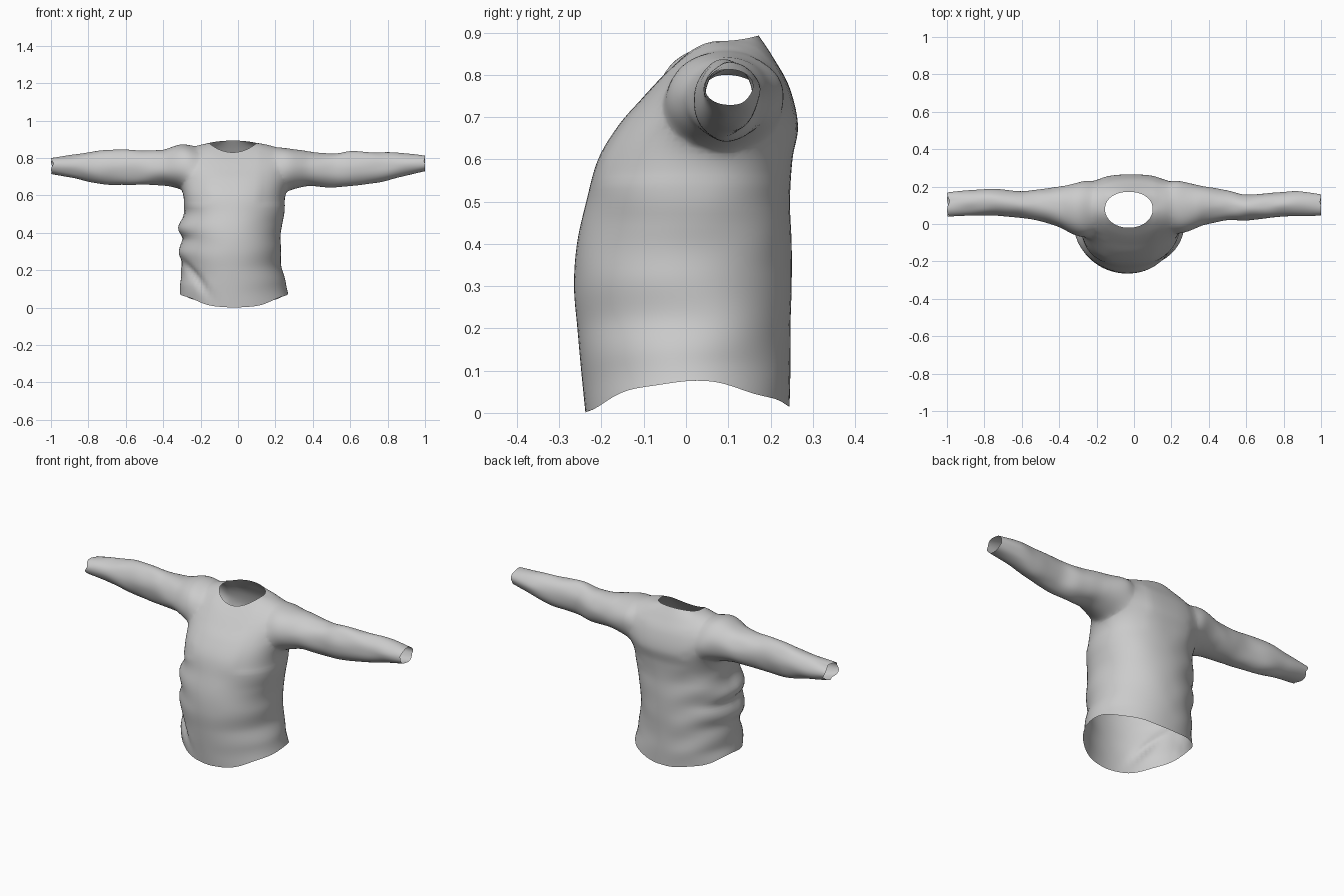
import bpy, bmesh, math
from mathutils import Vector, noise

if "Cube" in bpy.data.objects:
    bpy.data.objects.remove(bpy.data.objects["Cube"])

N = 72  # points around every ring


def spline(rows, steps):
    """Catmull-Rom interpolation of parameter rows."""
    out = []
    for i in range(len(rows) - 1):
        p0, p1 = rows[max(i - 1, 0)], rows[i]
        p2, p3 = rows[i + 1], rows[min(i + 2, len(rows) - 1)]
        for k in range(steps):
            t = k / steps
            out.append([0.5 * (2 * b + (c - a) * t + (2 * a - 5 * b + 4 * c - d) * t * t
                               + (3 * b - a - 3 * c + d) * t ** 3)
                        for a, b, c, d in zip(p0, p1, p2, p3)])
    out.append(list(rows[-1]))
    return out


def spow(v, e):
    return math.copysign(abs(v) ** e, v)


def bump(v, centre, width):
    return math.exp(-((v - centre) / width) ** 2)


def loft(name, rings, caps):
    """Skin rings into a closed tube, each end closed by a fan around a cap point."""
    bm = bmesh.new()
    loops = [[bm.verts.new(p) for p in r] for r in rings]
    for a, b in zip(loops, loops[1:]):
        for i in range(N):
            j = (i + 1) % N
            bm.faces.new((a[i], a[j], b[j], b[i]))
    for loop, c in ((loops[0], caps[0]), (loops[-1], caps[1])):
        v = bm.verts.new(c)
        for i in range(N):
            bm.faces.new((loop[i], loop[(i + 1) % N], v))
    bmesh.ops.recalc_face_normals(bm, faces=bm.faces)
    me = bpy.data.meshes.new(name)
    bm.to_mesh(me)
    bm.free()
    ob = bpy.data.objects.new(name, me)
    bpy.context.collection.objects.link(ob)
    return ob


# Torso rings: z front, z side, z back, x left, x right, y front, y back, y of widest point
torso_rows = [
    (0.00, 0.075, 0.015, -0.31, 0.272, -0.238, 0.245, 0.0),
    (0.10, 0.14, 0.10, -0.308, 0.25, -0.248, 0.247, 0.0),
    (0.20, 0.21, 0.20, -0.302, 0.232, -0.257, 0.247, 0.0),
    (0.30, 0.30, 0.30, -0.30, 0.228, -0.265, 0.25, 0.0),
    (0.40, 0.40, 0.40, -0.302, 0.232, -0.258, 0.25, 0.01),
    (0.50, 0.50, 0.50, -0.295, 0.245, -0.236, 0.246, 0.03),
    (0.60, 0.61, 0.60, -0.296, 0.258, -0.208, 0.252, 0.05),
    (0.68, 0.72, 0.68, -0.300, 0.27, -0.16, 0.265, 0.08),
    (0.74, 0.81, 0.77, -0.285, 0.258, -0.108, 0.245, 0.09),
    (0.79, 0.864, 0.84, -0.225, 0.19, -0.062, 0.207, 0.09),
    (0.83, 0.88, 0.893, -0.155, 0.10, -0.02, 0.172, 0.08),
]


def torso_ring(row):
    zf, zs, zb, xl, xr, yf, yb, ym = row
    # the upper back and the chest corners are squarer than the rest
    square = 0.16 * min(1.0, max(0.0, (zs - 0.5) / 0.2)) * min(1.0, max(0.0, (0.88 - zs) / 0.04))
    pts = []
    for i in range(N):
        a = 2 * math.pi * i / N
        chest = (0.2 if math.cos(a) < 0 else 0.06) * bump(zs, 0.6, 0.16)
        e = 0.98 - chest if math.sin(a) < 0 else 0.94 - square
        c, s = spow(math.cos(a), e), spow(math.sin(a), e)
        z = zs + ((zf if s < 0 else zb) - zs) * s * s
        x = (xl + xr) / 2 + (xr - xl) / 2 * c
        y = ym + (ym - yf if s < 0 else yb - ym) * s
        # bunched cloth at the wearer's right side, diagonal drapes, soft noise
        left = max(0.0, -c) ** 5
        low = min(1.0, max(0.0, (0.72 - z) / 0.2)) * min(1.0, z / 0.12)
        d = left * (0.02 * bump(z, 0.43, 0.045) + 0.015 * bump(z, 0.30, 0.04)
                    - 0.012 * bump(z, 0.37, 0.025) - 0.008 * bump(z, 0.52, 0.04))
        if y < 0 and x < 0:
            d -= 0.018 * bump(z + 1.2 * (x + 0.3), 0.25, 0.03) * bump(x, -0.23, 0.07)
        if y > 0:
            d += 0.005 * low * math.sin(38 * (z + 0.5 * x)) * max(0.0, -c)
        d += 0.01 * low * abs(c) * noise.noise(Vector((x * 4, y * 4, z * 9)))
        # slight ripple along the hem
        z += 0.008 * max(0.0, 1 - (z / 0.12)) * math.sin(7 * a) * abs(c)
        pts.append((x + d * c, y + d * s, z))
    return pts


neck_cap, hem_cap = Vector((-0.03, 0.08, 0.885)), Vector((-0.02, 0, 0.03))
shirt = loft("shirt", [torso_ring(r) for r in spline(torso_rows, 7)], (hem_cap, neck_cap))

# Sleeve rings: x, y front, y back, z bottom, z top
right_rows = [
    (0.12, 0.02, 0.16, 0.67, 0.82), (0.20, -0.045, 0.232, 0.62, 0.858),
    (0.28, -0.045, 0.222, 0.63, 0.853), (0.38, -0.004, 0.2, 0.648, 0.834),
    (0.50, 0.018, 0.18, 0.645, 0.823), (0.60, 0.02, 0.158, 0.65, 0.834),
    (0.75, 0.035, 0.168, 0.668, 0.83), (0.87, 0.042, 0.175, 0.70, 0.826),
    (0.995, 0.045, 0.158, 0.728, 0.813),
]
left_rows = [
    (-0.15, 0.02, 0.16, 0.67, 0.82), (-0.23, -0.07, 0.232, 0.625, 0.862),
    (-0.31, -0.065, 0.219, 0.635, 0.876), (-0.40, -0.017, 0.2, 0.653, 0.845),
    (-0.50, 0.015, 0.185, 0.655, 0.84), (-0.60, 0.032, 0.175, 0.655, 0.845),
    (-0.74, 0.045, 0.188, 0.662, 0.838), (-0.87, 0.046, 0.182, 0.69, 0.82),
    (-0.985, 0.038, 0.168, 0.713, 0.8),
]


def sleeve_ring(row, ragged):
    x, yf, yb, zl, zh = row
    out = max(0.0, (abs(x) - 0.88) / 0.11)
    pts = []
    for i in range(N):
        a = 2 * math.pi * i / N
        d = 1 + 0.06 * noise.noise(Vector((x * 9, math.cos(a) * 1.2, math.sin(a) * 1.2)))
        dx = math.copysign(out * out * ragged * math.sin(2 * a + 0.6), x)
        pts.append((x + dx, (yf + yb) / 2 + (yb - yf) / 2 * math.cos(a) * d,
                    (zl + zh) / 2 + (zh - zl) / 2 * math.sin(a) * d))
    return pts


# Join the sleeves to the torso
open_points = [neck_cap, hem_cap]
bpy.context.view_layer.objects.active = shirt
for name, rows, ragged in (("right_sleeve", right_rows, 0.005), ("left_sleeve", left_rows, 0.016)):
    first, last = rows[0], rows[-1]
    ends = [Vector((r[0], (r[1] + r[2]) / 2, (r[3] + r[4]) / 2)) for r in (first, last)]
    sleeve = loft(name, [sleeve_ring(r, ragged) for r in spline(rows, 6)], ends)
    open_points.append(ends[1])
    mod = shirt.modifiers.new("join", 'BOOLEAN')
    mod.operation, mod.solver, mod.object = 'UNION', 'EXACT', sleeve
    bpy.ops.object.modifier_apply(modifier=mod.name)
    bpy.data.objects.remove(sleeve)

# Open the neck, hem and cuffs, then soften the armhole seams
bm = bmesh.new()
bm.from_mesh(shirt.data)
caps = [min(bm.verts, key=lambda v: (v.co - p).length) for p in open_points]
bmesh.ops.delete(bm, geom=caps, context='VERTS')
bmesh.ops.remove_doubles(bm, verts=bm.verts, dist=0.003)
bmesh.ops.triangulate(bm, faces=[f for f in bm.faces if len(f.verts) > 4])
seam = [v for v in bm.verts if 0.14 < abs(v.co.x + 0.02) < 0.36 and v.co.z > 0.55
        and not v.is_boundary]
for _ in range(14):
    bmesh.ops.smooth_vert(bm, verts=seam, factor=0.5,
                          use_axis_x=True, use_axis_y=True, use_axis_z=True)
bmesh.ops.recalc_face_normals(bm, faces=bm.faces)
bm.to_mesh(shirt.data)
bm.free()

shirt.select_set(True)
bpy.ops.object.shade_smooth_by_angle(angle=math.radians(60))
